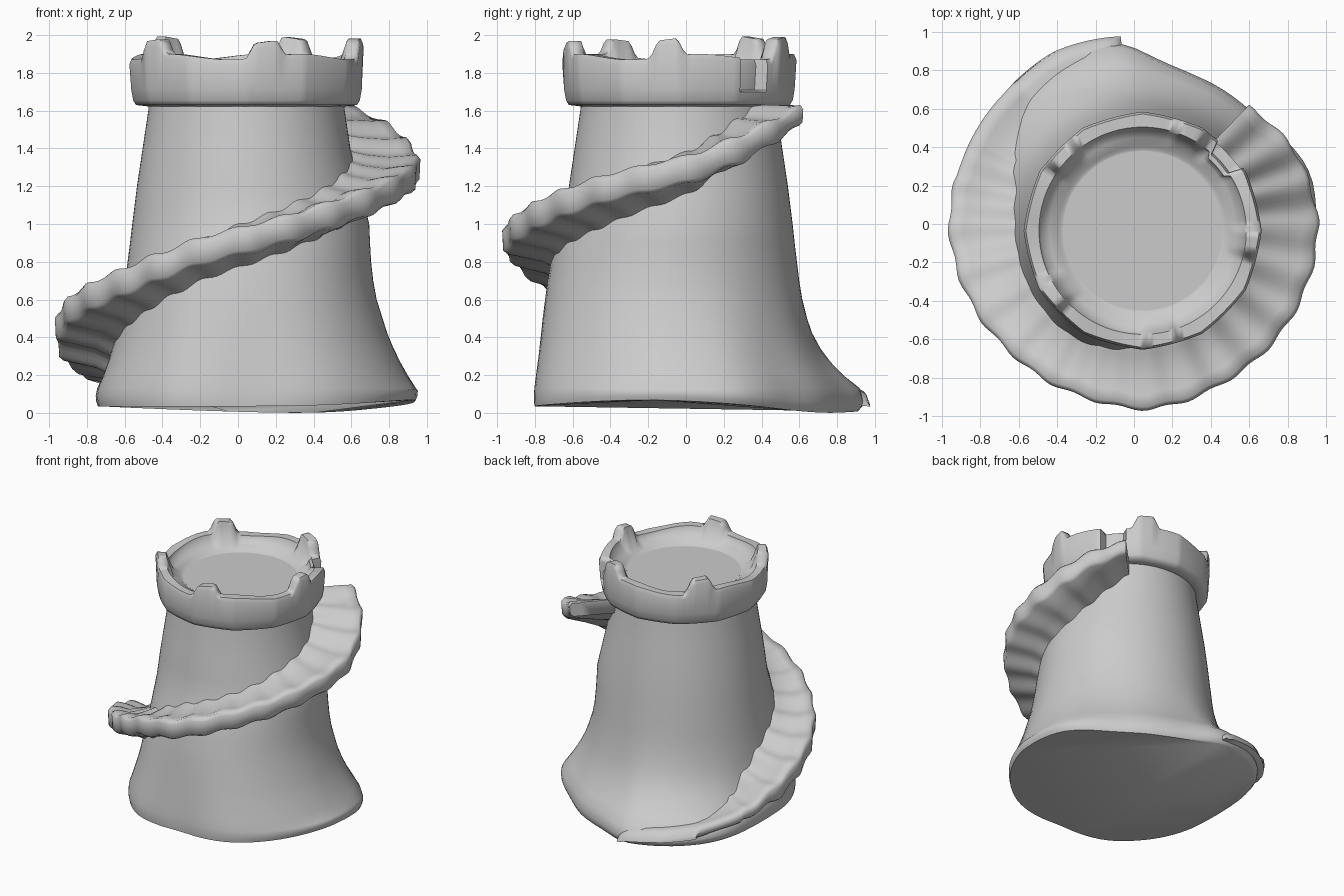
import bpy, bmesh
from math import sin, cos, pi, radians, floor

if "Cube" in bpy.data.objects:
    bpy.data.objects.remove(bpy.data.objects["Cube"])

CX, CY = 0.045, -0.04          # tower axis


def interp(table, x):
    """Look up a value in a list of (key, value)."""
    if x <= table[0][0]:
        return table[0][1]
    for (a, va), (b, vb) in zip(table, table[1:]):
        if x <= b:
            return va + (vb - va) * (x - a) / (b - a)
    return table[-1][1]


def polar(r, deg, z, cx=0.0, cy=0.0):
    return (cx + r * cos(radians(deg)), cy + r * sin(radians(deg)), z)


def loft(name, rings, wrap=False, sharp=35):
    """Skin closed rings; cap both ends unless the rings wrap round."""
    bm = bmesh.new()
    vs = [[bm.verts.new(p) for p in ring] for ring in rings]
    n = len(vs[0])
    pairs = list(zip(vs, vs[1:])) + ([(vs[-1], vs[0])] if wrap else [])
    for a, b in pairs:
        for i in range(n):
            j = (i + 1) % n
            bm.faces.new((a[i], a[j], b[j], b[i]))
    if not wrap:
        bm.faces.new(vs[0][::-1])
        bm.faces.new(vs[-1])
    bmesh.ops.recalc_face_normals(bm, faces=bm.faces)
    me = bpy.data.meshes.new(name)
    bm.to_mesh(me)
    bm.free()
    ob = bpy.data.objects.new(name, me)
    bpy.context.collection.objects.link(ob)
    bpy.ops.object.select_all(action='DESELECT')
    ob.select_set(True)
    bpy.context.view_layer.objects.active = ob
    bpy.ops.object.shade_smooth_by_angle(angle=radians(sharp))
    return ob


# Tower body: round shaft flaring into an uneven footprint
foot = [(0, .90), (20, .93), (45, .84), (75, .86), (88, .91), (96, 1.0), (120, 1.0),
        (138, .97), (150, .90), (165, .82), (180, .79), (210, .81), (240, .82),
        (270, .75), (300, .83), (330, .87), (360, .91)]
core = [(0, .65), (.6, .635), (.8, .625), (1.0, .605), (1.2, .58), (1.6, .52), (1.7, .51)]
flare = [(.03, .95), (.06, .99), (.09, 1.0), (.13, .97), (.2, .83), (.3, .65), (.4, .49),
         (.6, .26), (.8, .09), (1.0, 0)]
decay = [(0, 1.2), (45, 1.6), (90, 2.0), (140, 2.2), (180, 1.5), (230, .7), (270, .4),
         (310, .7), (360, 1.2)]
rings = []
for z in (.035, .045, .06, .09, .13, .2, .27, .34, .42, .5, .6, .7, .8, .9, 1.0, 1.2, 1.4, 1.6, 1.7):
    ring = []
    for d in range(0, 360, 4):
        c = interp(core, z)
        f = sum(interp(foot, (d + k) % 360) for k in (-5, 0, 5)) / 3
        r = c + (f - c) * interp(flare, z) ** interp(decay, d)
        # shaft is fuller under the stair on the right, z 0.7 - 1.2
        r += .045 * max(0, cos(radians(d + 5))) ** 2 * max(0, 1 - abs(z - 1.0) / .35)
        # underside dips at the back right and lifts at the right edge
        dip = 0
        if z < .13:
            dip = .035 * max(0, cos(radians(d - 68))) ** 2 - .035 * max(0, cos(radians(d + 5))) ** 3
        ring.append(polar(r, d, z - dip, CX, CY))
    rings.append(ring)
loft("tower_body", rings, sharp=60)

# Spiral stair: ramp leaving the ground at the back, then soft worn steps
rise = [(94, .09), (97, .13), (110, .16), (130, .19), (150, .27), (165, .39), (180, .51),
        (200, .63), (231, .78), (258, .93), (270, .98), (282, 1.03), (308, 1.15), (335, 1.27),
        (360, 1.36), (372, 1.43), (385, 1.52), (406, 1.63)]
reach = [(94, .98), (115, .99), (135, .96), (160, .955), (180, .965), (225, .93), (255, .94),
         (275, .97), (300, .95), (360, .96), (385, .92), (406, .855)]
depth = [(94, .10), (140, .08), (158, .10), (172, .15), (380, .15), (406, .11)]
hub = [(94, 1), (330, 1), (375, .4), (406, 0)]      # fillet against the shaft
STEPS, PARTS = 21, 8
SPAN = (406 - 94) / STEPS
sections = []
for k in range(STEPS * PARTS + 1):
    t = k / PARTS
    d = 94 + SPAN * t
    i, f = floor(t), t % 1
    # each tread is nearly flat, with a soft riser at its end
    g = f - .14 * sin(2 * pi * f) if d > 150 else f
    z = interp(rise, 94 + SPAN * (i + g))
    ro = interp(reach, d) + (.008 * cos(2 * pi * f) if d > 165 else 0)
    thick = interp(depth, d)
    h = interp(hub, d)
    low = h * thick / .15
    lip = .03 if d < 130 else 0          # the ground ramp slopes down to its rim
    pts = [(.42, z + .04 * h), (.60, z + .03 * h), (.68, z), (.80, z - .02 * h),
           (ro - .08, z - .005), (ro - .02, z - lip), (ro, z - .025 - 2 * lip),
           (ro - .005, z - thick + .02), (ro - .03, z - thick),
           (.76, z - thick - .04 * low), (.66, z - thick - .09 * low),
           (.42, z - thick - .12 * low)]
    sections.append([polar(r, d, max(q, .02 + .002 * n))
                     for n, (r, q) in enumerate(pts)])
loft("spiral_stair", sections, sharp=75)

# Crown: lightly faceted parapet with worn merlons and an entry notch
merlons = [(280, 7, .08), (354, 6, .09), (64, 7, .10), (137, 7, .10), (215, 7, .08)]
columns = []
for s in range(0, 180):
    d = s * 2
    zt = 1.885 + .015 * sin(radians(5 * d + 40))
    for c, half, h in merlons:
        off = abs((d - c + 180) % 360 - 180)
        x = min(1, max(0, (half + 4 - off) / 6))
        zt += h * x * x * (3 - 2 * x)
    facet = (1 + cos(pi / 12) / cos(radians(d % 30 - 15))) / 2
    R = .62 * facet
    rn, inner = R, .53
    if 33 < d < 49:                      # doorway recess where the stair arrives
        rn, inner, zt = .545, .50, 1.87
    columns.append([polar(r, d, z, CX, CY + .005) for r, z in (
        (.50, 1.62), (R - .035, 1.63), (R - .02, 1.655), (R - .012, 1.70), (rn - .01, 1.71),
        (rn, zt - .03), (rn - .012, zt), (inner + .01, zt), (inner, zt - .03),
        (.485, 1.82), (.44, 1.805), (.425, 1.79), (.41, 1.79), (.30, 1.79))])
loft("crown_parapet", columns, wrap=True, sharp=60)

# Floor of the tower top
bpy.ops.mesh.primitive_cylinder_add(vertices=64, radius=.415, depth=.1,
                                    location=(CX, CY + .005, 1.741))
bpy.context.object.name = "top_floor"
